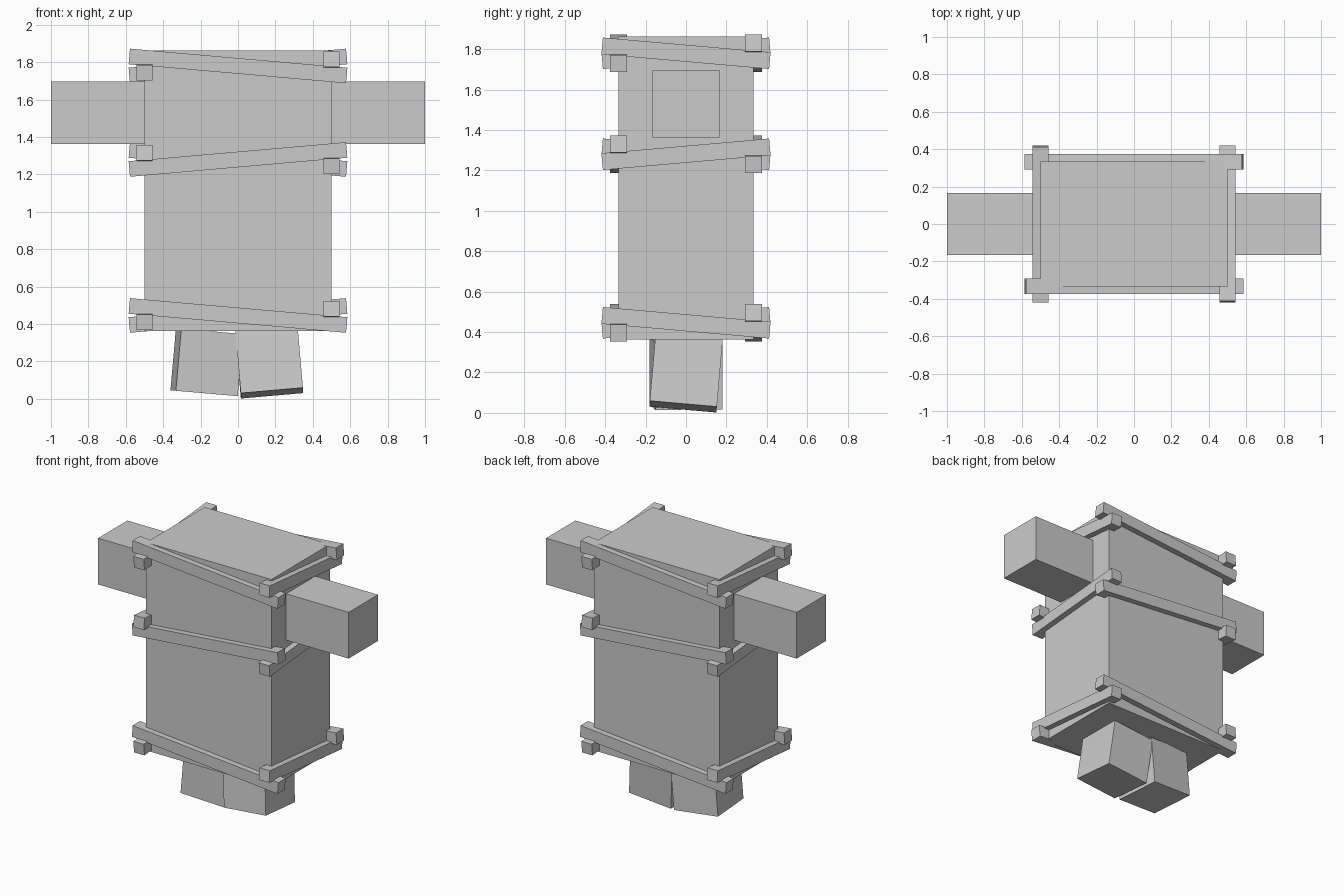
import bpy
from math import radians
from mathutils import Matrix, Vector

cube = bpy.data.objects.get("Cube")
if cube:
    bpy.data.objects.remove(cube, do_unlink=True)

# Single flat grey
grey = bpy.data.materials.new("plain_grey")
grey.use_nodes = True
colour = (0.6, 0.6, 0.6, 1)
grey.diffuse_color = colour
grey.node_tree.nodes["Principled BSDF"].inputs["Base Color"].default_value = colour

UNIT = 1 / 6                      # half width of a limb
BASE = 0.363                      # underside of the torso
TILT = radians(5)


def turn(angle, axis):
    return Matrix.Rotation(angle, 4, axis)


def box(name, centre, size, rotation=Matrix()):
    bpy.ops.mesh.primitive_cube_add(size=1)
    obj = bpy.context.object
    obj.name = name
    obj.data.transform(Matrix.Diagonal((*size, 1)))
    obj.matrix_world = Matrix.Translation(Vector(centre)) @ rotation
    obj.data.materials.append(grey)
    return obj


# Torso
box("torso", (0, 0, BASE + 0.75), (1, 4 * UNIT, 1.5))

# Arms held straight out
for side, name in ((1, "left_arm"), (-1, "right_arm")):
    box(name, (side * 0.75, 0, BASE + 7 * UNIT), (0.5, 2 * UNIT, 2 * UNIT))

# Stubby crooked legs
leg = (2 * UNIT,) * 3
box("left_leg", (UNIT, 0, BASE - UNIT), leg, turn(-TILT, 'X') @ turn(-TILT, 'Y'))
box("right_leg", (-UNIT, 0, BASE - UNIT), leg, turn(TILT, 'Y') @ turn(TILT, 'Z'))

# Three rings of tilted slats around the torso; the middle ring leans the other way
rings = (("lower", 0.083, 1), ("middle", 0.917, -1), ("upper", 1.417, 1))
for ring, height, lean in rings:
    z = BASE + height
    for side, face in ((-1, "front"), (1, "back")):
        box(f"{ring}_{face}_slat", (0, side * 2 * UNIT, z),
            (7 * UNIT, UNIT / 2, UNIT / 2), turn(-side * lean * TILT, 'Y'))
    for side, face in ((1, "left"), (-1, "right")):
        box(f"{ring}_{face}_slat", (side * 0.5, 0, z),
            (UNIT / 2, 5 * UNIT, UNIT / 2), turn(-side * lean * TILT, 'X'))
